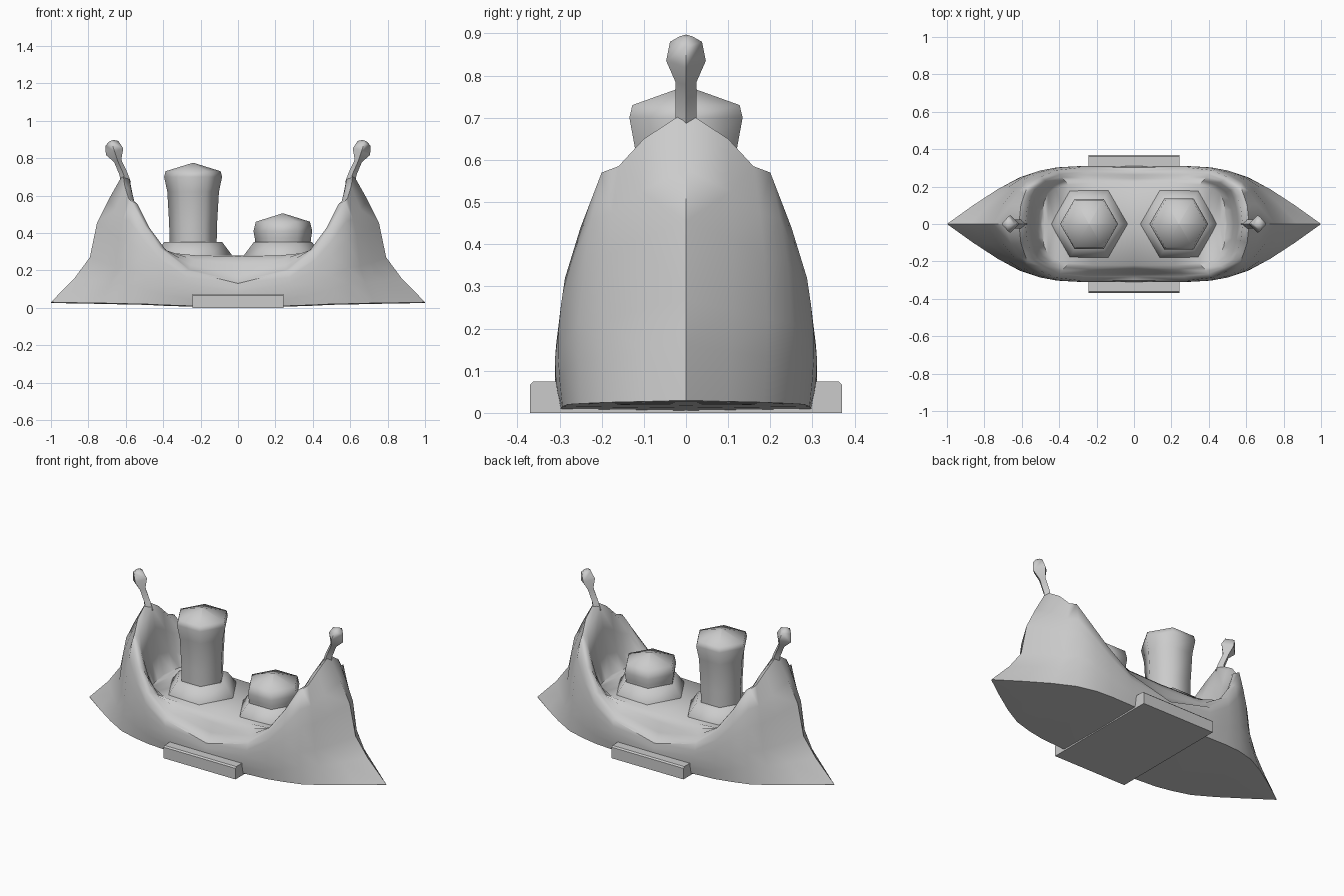
import bpy, bmesh, math
from mathutils import Vector

if "Cube" in bpy.data.objects:
    bpy.data.objects.remove(bpy.data.objects["Cube"])

grey = bpy.data.materials.new("silver grey")
grey.diffuse_color = (0.6, 0.6, 0.6, 1)
grey.use_nodes = True
grey.node_tree.nodes["Principled BSDF"].inputs["Base Color"].default_value = grey.diffuse_color


def finish(name, bm, angle=40):
    bmesh.ops.remove_doubles(bm, verts=bm.verts, dist=0.0005)
    bmesh.ops.recalc_face_normals(bm, faces=bm.faces)
    me = bpy.data.meshes.new(name)
    bm.to_mesh(me)
    bm.free()
    me.materials.append(grey)
    ob = bpy.data.objects.new(name, me)
    bpy.context.collection.objects.link(ob)
    bpy.ops.object.select_all(action='DESELECT')
    ob.select_set(True)
    bpy.context.view_layer.objects.active = ob
    bpy.ops.object.shade_smooth_by_angle(angle=math.radians(angle))
    return ob


def skin(bm, rings, closed=True):
    """Bridge successive rows of points with quads."""
    rows = [[bm.verts.new(p) for p in r] for r in rings]
    n = len(rows[0])
    for a, b in zip(rows, rows[1:]):
        for i in range(n if closed else n - 1):
            j = (i + 1) % n
            bm.faces.new((a[i], a[j], b[j], b[i]))
    return rows


# Hull: one quarter, from the pointed end round to the middle of the side
base = [(1, 0, .03), (.86, .1, .027), (.73, .185, .025), (.61, .25, .022),
        (.5, .28, .02), (.4, .293, .015), (.25, .297, .01), (0, .297, .005)]
rim = [(.615, 0, .715), (.605, .1, .65), (.585, .16, .585), (.57, .2, .57),
       (.5, .25, .44), (.42, .287, .32), (.28, .303, .2), (0, .303, .13)]
floor = [(.5, 0, .3), (.49, .07, .3), (.48, .12, .3), (.46, .16, .3),
         (.42, .19, .29), (.35, .21, .285), (.22, .22, .28), (0, .22, .275)]
steps = [(0, 0), (.33, .19), (.54, .35), (.64, .62), (.8, .8), (1, 1)]
rows = [[(x, 0, z - .004) for x, y, z in base]]
for f, t in steps:
    rows.append([(b[0] + (r[0] - b[0]) * f,
                  b[1] + (r[1] - b[1]) * t ** 1.8 + .012 * math.sin(math.pi * t) * (b[1] > 0),
                  b[2] + (r[2] - b[2]) * t) for b, r in zip(base, rim)])
# Rounded lip, hollow inner wall, then the floor out to the centre line
for f, t in [(.3, .06), (.5, .35), (.72, .72), (1, 1)]:
    rows.append([(r[0] + (p[0] - r[0]) * f, r[1] + (p[1] - r[1]) * f * .9 + (p[1] - r[1]) * .1 * t,
                  r[2] + (p[2] - r[2]) * t) for r, p in zip(rim, floor)])
rows.append([(x, 0, max(.28, z - .005)) for x, y, z in floor])
bm = bmesh.new()
skin(bm, rows, closed=False)
# Mirror the quarter across both axes
for axis in (0, 1):
    copy = bmesh.ops.duplicate(bm, geom=bm.verts[:] + bm.edges[:] + bm.faces[:])
    for v in copy["geom"]:
        if isinstance(v, bmesh.types.BMVert):
            v.co[axis] *= -1
bmesh.ops.dissolve_degenerate(bm, dist=.0005, edges=bm.edges)
finish("hull", bm, 55)

# Foot: a slab that projects from both long sides
bm = bmesh.new()
bmesh.ops.create_cube(bm, size=1)
for v in bm.verts:
    v.co = (v.co.x * .484, v.co.y * .74, .0375 + v.co.z * .075)
edges = [e for e in bm.edges if all(v.co.z > .05 for v in e.verts)
         and abs(e.verts[0].co.y - e.verts[1].co.y) < .01]
bmesh.ops.bevel(bm, geom=edges, offset=.008, segments=1, affect='EDGES')
finish("foot_slab", bm)


def turned(name, x, profile, sides=6):
    """Six-sided turned part closed at both ends; profile is (radius, height)."""
    bm = bmesh.new()
    rings = [[(x + r * math.cos(i * math.tau / sides), r * math.sin(i * math.tau / sides), z)
              for i in range(sides)] for r, z in profile]
    rows = skin(bm, rings)
    bm.faces.new(rows[0])
    bm.faces.new(rows[-1])
    finish(name, bm, 62)


# Pots and the flared sockets they stand in
turned("tall_pot", -.24, [(.125, .3), (.128, .45), (.138, .62), (.155, .7), (.147, .73), (.002, .775)])
turned("short_pot", .24, [(.145, .3), (.15, .37), (.157, .41), (.145, .46), (.002, .505)])
for side, label in ((-1, "left"), (1, "right")):
    turned(label + "_socket", side * .24, [(.21, .25), (.205, .285), (.155, .352), (.1, .354)])

# Finials: four-sided leaning stems with a knob
for side, label in ((-1, "left"), (1, "right")):
    bm = bmesh.new()
    axis = Vector((.35, 0, .94)).normalized()
    across = Vector((axis.z, 0, -axis.x))
    rings = []
    # centre x, centre z, half width along the hull, half width across
    for x, z, a, b in [(.6, .66, .03, .026), (.612, .715, .022, .025), (.643, .785, .02, .025),
                       (.66, .835, .05, .047), (.674, .88, .036, .038), (.678, .893, .012, .015)]:
        c = Vector((x, 0, z))
        ring = [c + across * a, c + Vector((0, b, 0)), c - across * a, c - Vector((0, b, 0))]
        rings.append([(p.x * side, p.y, p.z) for p in ring])
    ends = skin(bm, rings)
    bm.faces.new(ends[0])
    bm.faces.new(ends[-1])
    finish(label + "_finial", bm, 75)
